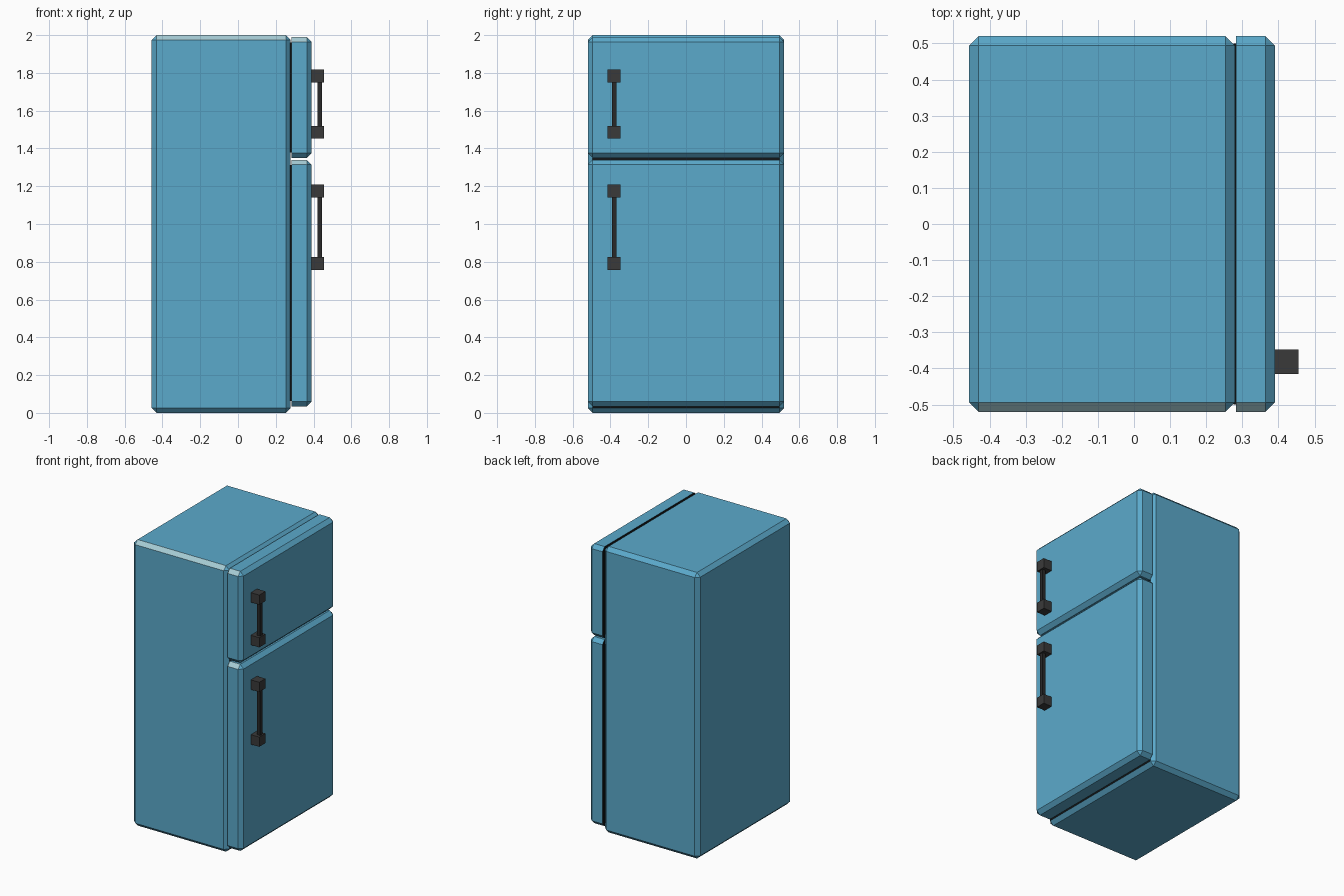
import bpy, bmesh
from mathutils import Vector

if "Cube" in bpy.data.objects:
    bpy.data.objects.remove(bpy.data.objects["Cube"])


def material(name, rgb):
    m = bpy.data.materials.new(name)
    m.diffuse_color = (*rgb, 1)
    m.use_nodes = True
    m.node_tree.nodes["Principled BSDF"].inputs["Base Color"].default_value = m.diffuse_color
    return m


BLUE = material("fridge blue", (0.105, 0.40, 0.60))
PALE = material("pale edge", (0.38, 0.60, 0.66))
SEAL = material("seal black", (0.006, 0.008, 0.009))
DARK = material("handle charcoal", (0.042, 0.042, 0.042))
ROD = material("rod dark grey", (0.022, 0.022, 0.022))


def box(name, lo, hi, mats, bevel=0.0, open_back=False, rule=None):
    """Box from corner to corner; optional chamfer, skipping the -x rim if open_back."""
    lo, hi = Vector(lo), Vector(hi)
    bm = bmesh.new()
    bmesh.ops.create_cube(bm, size=1)
    for v in bm.verts:
        v.co = Vector([(lo[i] + hi[i]) / 2 + v.co[i] * (hi[i] - lo[i]) for i in range(3)])
    if bevel:
        edges = [e for e in bm.edges
                 if not (open_back and all(v.co.x < lo.x + 1e-5 for v in e.verts))]
        bmesh.ops.bevel(bm, geom=edges, offset=bevel, segments=1, affect='EDGES')
    bmesh.ops.recalc_face_normals(bm, faces=bm.faces)
    if rule:
        for f in bm.faces:
            f.material_index = rule(f.normal)
    me = bpy.data.meshes.new(name)
    bm.to_mesh(me)
    bm.free()
    for m in mats:
        me.materials.append(m)
    ob = bpy.data.objects.new(name, me)
    bpy.context.collection.objects.link(ob)
    return ob


def top_edge(n):
    # the chamfer facing up and towards -y is pale
    return 1 if n.y < -0.6 and n.z > 0.6 else 0


# Cabinet, dark on the face behind the doors
box("cabinet", (-0.457, -0.52, 0), (0.279, 0.52, 2), (BLUE, PALE, SEAL), 0.026,
    rule=lambda n: 2 if n.x > 0.9 else top_edge(n))

# Doors with seals and handles: (name, bottom, top, handle bottom, handle top)
for name, z0, z1, h0, h1 in (("fridge", 0.035, 1.34, 0.757, 1.208),
                             ("freezer", 1.35, 1.99, 1.452, 1.818)):
    box(name + "_door", (0.283, -0.52, z0), (0.39, 0.52, z1), (BLUE, PALE, SEAL), 0.026,
        open_back=True, rule=lambda n: 2 if n.x < -0.9 else top_edge(n))
    box(name + "_seal", (0.275, -0.50, z0 + 0.028), (0.285, 0.50, z1 - 0.028), (SEAL,))
    # Handle: two square brackets and a rod
    for part, z in (("lower", h0), ("upper", h1 - 0.068)):
        box(f"{name}_{part}_bracket", (0.388, -0.415, z), (0.455, -0.347, z + 0.068), (DARK,))
    box(name + "_handle_rod", (0.422, -0.393, h0 + 0.06), (0.446, -0.369, h1 - 0.06), (ROD,))
